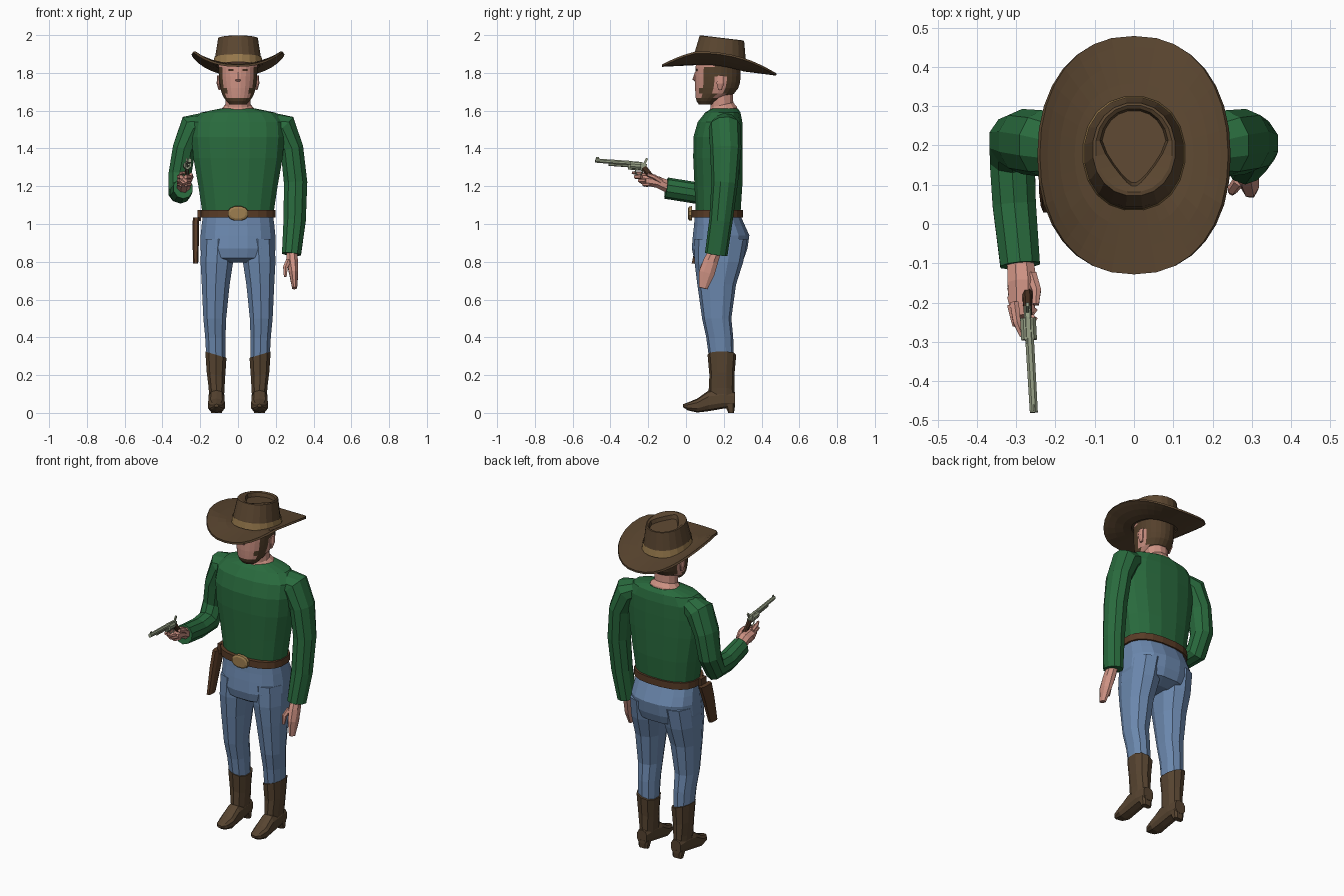
import bpy, bmesh, math
from mathutils import Vector


def material(name, rgb):
    m = bpy.data.materials.new(name)
    m.diffuse_color = (*rgb, 1)
    return m


GREEN = material("green_shirt", (0.022, 0.145, 0.047))
DENIM = material("blue_denim", (0.15, 0.25, 0.43))
BROWN = material("hat_brown", (0.105, 0.062, 0.03))
BOOT = material("boot_brown", (0.095, 0.058, 0.03))
BELT = material("belt_brown", (0.10, 0.045, 0.02))
SKIN = material("skin", (0.62, 0.29, 0.23))
HAIR = material("hair_brown", (0.09, 0.052, 0.025))
TAN = material("tan_trim", (0.34, 0.21, 0.08))
METAL = material("gun_metal", (0.30, 0.34, 0.23))
DARK = material("dark_wood", (0.06, 0.028, 0.014))
UP = (0, 0, 1)


def finish(name, bm, mat):
    bmesh.ops.recalc_face_normals(bm, faces=bm.faces[:])
    me = bpy.data.meshes.new(name)
    bm.to_mesh(me)
    bm.free()
    me.materials.append(mat)
    ob = bpy.data.objects.new(name, me)
    bpy.context.collection.objects.link(ob)
    return ob


def loft(name, rings, mat, n=12, p=1.0, normal=None, cap=True):
    """Skin through rings (x, y, z, ru, rv); normals follow the path unless given."""
    bm = bmesh.new()
    pts = [Vector(r[:3]) for r in rings]
    loops = []
    for i, r in enumerate(rings):
        nv = Vector(normal) if normal else pts[min(i + 1, len(pts) - 1)] - pts[max(i - 1, 0)]
        nv.normalize()
        u = Vector((1, 0, 0)) - nv * nv.x
        u.normalize()
        v = nv.cross(u)
        loop = []
        for k in range(n):
            a = 2 * math.pi * (k + 0.5) / n
            c, s = math.cos(a), math.sin(a)
            c = math.copysign(abs(c) ** p, c)
            s = math.copysign(abs(s) ** p, s)
            loop.append(bm.verts.new(pts[i] + u * c * r[3] + v * s * r[4]))
        loops.append(loop)
    for a, b in zip(loops, loops[1:]):
        for k in range(n):
            bm.faces.new((a[k], a[(k + 1) % n], b[(k + 1) % n], b[k]))
    if cap:
        bm.faces.new(loops[0])
        bm.faces.new(loops[-1])
    return finish(name, bm, mat)


def body(*rows, x=0):
    """Rows (z, half width, front y, back y) to horizontal rings."""
    return [(x, (f + b) / 2, z, w, (b - f) / 2) for z, w, f, b in rows]


def box(name, c, size, mat, rot_x=0):
    bpy.ops.mesh.primitive_cube_add(size=1, location=c, rotation=(rot_x, 0, 0))
    ob = bpy.context.object
    ob.name = name
    ob.scale = size
    ob.data.materials.append(mat)
    return ob


# shirt body
loft("shirt_body", body((1.05, .19, .05, .29), (1.2, .213, .043, .30), (1.35, .24, .036, .302),
     (1.46, .25, .037, .302), (1.54, .245, .06, .30), (1.59, .20, .10, .29), (1.612, .09, .135, .275)),
     GREEN, 16, .85, UP)

# sleeves
loft("left_sleeve", [(.17, .2, 1.53, .06, .07), (.235, .205, 1.515, .08, .085), (.285, .21, 1.40, .064, .083),
     (.305, .205, 1.22, .065, .07), (.30, .185, 1.02, .062, .062), (.283, .16, .84, .053, .06)], GREEN, 10)
loft("right_sleeve", [(-.17, .2, 1.53, .06, .07), (-.235, .205, 1.515, .08, .085), (-.285, .21, 1.40, .064, .083),
     (-.308, .212, 1.26, .063, .068), (-.31, .165, 1.17, .06, .068), (-.305, .05, 1.165, .058, .057),
     (-.29, -.105, 1.19, .053, .057)], GREEN, 10)

# hands
loft("left_hand", [(.283, .155, .86, .03, .035), (.288, .13, .80, .032, .042), (.295, .11, .74, .026, .045),
     (.30, .09, .66, .014, .025)], SKIN, 8)
loft("left_thumb", [(.268, .11, .805, .016, .016), (.251, .088, .77, .014, .014), (.25, .08, .72, .008, .008)], SKIN, 6)
loft("right_hand", [(-.29, -.09, 1.195, .036, .035), (-.285, -.15, 1.222, .04, .033), (-.285, -.21, 1.23, .036, .03),
     (-.282, -.235, 1.235, .026, .024)], SKIN, 8)
loft("right_thumb", [(-.262, -.13, 1.225, .016, .016), (-.248, -.17, 1.25, .013, .013),
     (-.25, -.205, 1.262, .009, .009)], SKIN, 6)
for i in range(3):
    y, z = -.245 + .022 * i, 1.25 - .02 * i
    loft(f"right_finger_{i + 1}", [(-.313, y + .04, z, .012, .012), (-.30, y - .01, z, .013, .013),
         (-.275, y - .02, z, .013, .013), (-.252, y + .01, z, .01, .01)], SKIN, 6)
loft("trigger_finger", [(-.305, -.2, 1.255, .013, .012), (-.298, -.25, 1.268, .011, .011),
     (-.285, -.285, 1.272, .007, .007)], SKIN, 6)

# neck and open collar skin
loft("neck", [(0, .19, 1.575, .105, .09), (0, .195, 1.605, .092, .078), (0, .19, 1.63, .068, .064),
     (0, .185, 1.74, .066, .064)], SKIN, 12, 1, (0, -.22, 1))

# head with beard and hair coloured by position
head = loft("head", body((1.632, .045, .068, .15), (1.65, .062, .056, .18), (1.668, .075, .051, .21),
            (1.69, .086, .049, .255), (1.72, .094, .047, .278), (1.75, .099, .047, .287), (1.78, .102, .047, .29),
            (1.83, .104, .049, .29), (1.88, .10, .06, .28)), SKIN, 24, .95, UP)
head.data.materials.append(HAIR)
for f in head.data.polygons:
    x, y, z = abs(f.center.x), f.center.y, f.center.z
    if z < 1.665 or y > .205:
        hairy = True
    elif y > .15:
        hairy = z > 1.785
    elif y > .10:
        hairy = z < 1.84
    else:
        hairy = z < 1.72 and x > .058
    f.material_index = int(hairy)

# nose, eyes, ears
loft("nose", [(0, .055, 1.805, .008, .008), (0, .048, 1.765, .016, .014), (0, .055, 1.752, .012, .006)], SKIN, 6, 1, UP)
for s, side in ((1, "left"), (-1, "right")):
    box(side + "_eye", (s * .036, .056, 1.815), (.026, .008, .01), DARK)
    loft(side + "_ear", [(s * .098, .18, 1.71, .006, .01), (s * .104, .182, 1.745, .01, .022),
         (s * .103, .185, 1.785, .008, .018)], SKIN, 8, 1, UP)

# hat crown with pinched dip
crown = loft("hat_crown", [(0, .18, 1.84, .13, .145), (0, .18, 1.885, .122, .139), (0, .19, 1.983, .106, .12),
             (0, .192, 1.985, .098, .112), (0, .195, 1.978, .088, .1), (0, .197, 1.955, .082, .093)],
             BROWN, 20, .95, (0, .12, 1))
for v in list(crown.data.vertices)[80:]:
    v.co.x *= max(.3, min(1, .35 + (v.co.y - .09) * 5.5))
loft("hat_band", [(0, .18, 1.842, .1325, .1475), (0, .18, 1.882, .1265, .1435)], TAN, 20, .95, (0, .12, 1), False)

# hat brim, curled up at the sides
N, bm, prev = 32, bmesh.new(), None
for t in (0, .3, .6, .85, 1):
    ring = []
    for k in range(N):
        a = 2 * math.pi * k / N
        c, s = math.cos(a), math.sin(a)
        x = math.copysign(abs(c) ** .88, c) * (.115 + .128 * t)
        y = .175 + math.copysign(abs(s) ** .92, s) * (.13 + .173 * t)
        z = 1.847 - (.05 * (.05 - y) if y < .05 else .13 * (y - .05)) + .072 * (abs(x) / .243) ** 2.4
        ring.append(bm.verts.new((x, y, z)))
    if prev:
        for k in range(N):
            bm.faces.new((prev[k], prev[(k + 1) % N], ring[(k + 1) % N], ring[k]))
    prev = ring
brim = finish("hat_brim", bm, BROWN)
mod = brim.modifiers.new("thickness", 'SOLIDIFY')
mod.thickness, mod.offset = .012, 0

# jeans
loft("jeans_hips", body((1.05, .188, .045, .288), (.99, .196, .04, .315), (.94, .201, .034, .338),
     (.87, .203, .028, .328), (.82, .19, .04, .31), (.795, .10, .08, .25)), DENIM, 16, .85, UP)
for s, side in ((1, "left"), (-1, "right")):
    leg = []
    for z, cx, w, f, b in ((.92, .105, .093, .045, .325), (.8, .112, .09, .045, .303), (.68, .118, .077, .06, .265),
                           (.5, .123, .063, .085, .24), (.4, .12, .056, .107, .25), (.29, .117, .053, .122, .252)):
        leg.append((s * cx, (f + b) / 2, z, w, (b - f) / 2))
    loft(side + "_jeans_leg", leg, DENIM, 10, .85, UP)

    # boots: shaft, foot, heel
    loft(side + "_boot_shaft", [(s * .117, .19, .308, .061, .076), (s * .117, .19, .2, .053, .066),
         (s * .114, .188, .12, .045, .068), (s * .114, .19, .08, .043, .066)], BOOT, 10, .85, (-s * .3, 0, 1))
    loft(side + "_boot_foot", [(s * .114, .26, .07, .034, .04), (s * .114, .2, .075, .043, .052),
         (s * .114, .12, .064, .043, .055), (s * .114, .06, .039, .046, .037), (s * .114, .01, .034, .034, .021),
         (s * .114, -.016, .038, .012, .008)], BOOT, 10, .75, (0, -1, 0))
    loft(side + "_boot_heel", body((0, .03, .223, .255), (.05, .036, .2, .262), x=s * .114), BOOT, 8, .6, UP)

# belt and buckle
loft("belt", body((1.035, .2, .027, .303), (1.075, .2, .027, .303)), BELT, 20, .8, UP)
loft("belt_buckle", [(0, .032, 1.056, .056, .04), (0, .016, 1.056, .054, .038), (0, .011, 1.056, .042, .028)],
     TAN, 12, .9, (0, -1, 0))

# holster, bottom leaning forward
loft("holster", [(-.222, .135, 1.035, .018, .052), (-.224, .105, .94, .019, .045), (-.224, .062, .79, .014, .034)],
     BELT, 8, .7, UP)
box("holster_strap", (-.205, .135, 1.045), (.018, .05, .06), BELT)

# revolver
loft("gun_barrel", [(-.266, -.29, 1.322, .012, .013), (-.255, -.48, 1.336, .011, .012)], METAL, 8)
loft("ejector_rod", [(-.267, -.29, 1.306, .007, .007), (-.26, -.41, 1.315, .007, .007)], METAL, 6)
loft("gun_cylinder", [(-.267, -.295, 1.312, .021, .021), (-.27, -.24, 1.307, .021, .021)], METAL, 10)
loft("gun_frame", [(-.267, -.305, 1.311, .01, .024), (-.27, -.24, 1.306, .01, .024), (-.271, -.21, 1.3, .009, .017)],
     METAL, 8, .6)
box("gun_sight", (-.2555, -.468, 1.35), (.004, .016, .01), METAL)
box("gun_hammer", (-.271, -.216, 1.328), (.008, .012, .045), METAL, -.5)
loft("gun_grip", [(-.27, -.225, 1.3, .011, .017), (-.271, -.2, 1.27, .012, .016), (-.272, -.18, 1.24, .014, .019),
     (-.272, -.165, 1.213, .014, .02)], DARK, 8, .8)
bpy.ops.mesh.primitive_torus_add(location=(-.269, -.25, 1.277), rotation=(0, math.pi / 2, 0), major_radius=.018,
                                 minor_radius=.004, major_segments=12, minor_segments=4)
bpy.context.object.name = "trigger_guard"
bpy.context.object.data.materials.append(METAL)
